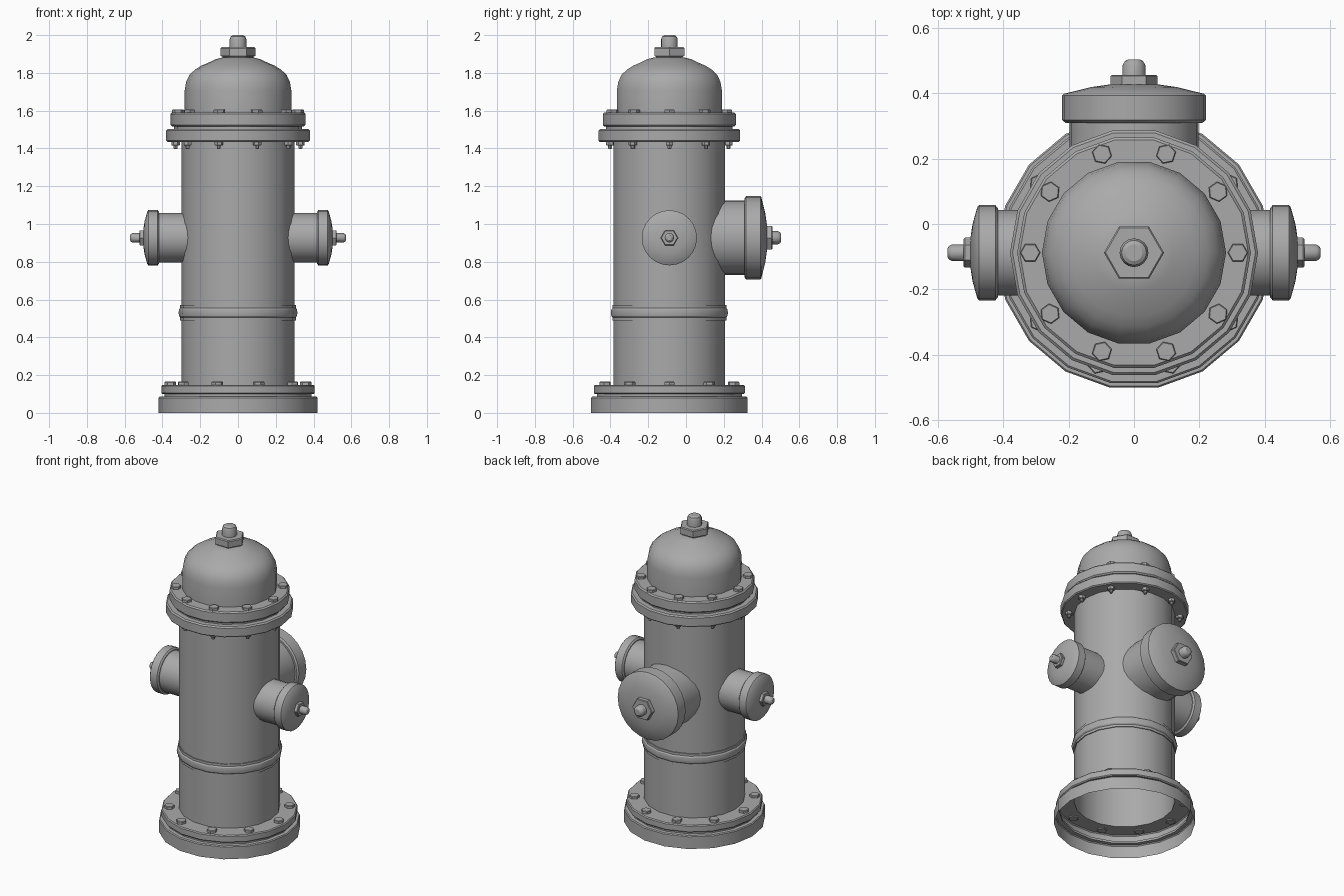
import bpy, bmesh
from math import cos, sin, tau, pi, radians
from mathutils import Matrix, Vector

if "Cube" in bpy.data.objects:
    bpy.data.objects.remove(bpy.data.objects["Cube"])

AXIS_Y = -0.088   # the body axis sits forward of centre
SIDES = 18

iron = bpy.data.materials.new("grey iron")
iron.use_nodes = True
GREY = (0.4, 0.4, 0.4, 1)
iron.diffuse_color = GREY
iron.node_tree.nodes["Principled BSDF"].inputs["Base Color"].default_value = GREY


def lathe(bm, profile, sides=SIDES, frame=Matrix()):
    """Turn a bottom-to-top (radius, height) profile round the frame's z axis."""
    rings = []
    for r, h in profile:
        count = sides if r > 0 else 1
        rings.append([bm.verts.new(frame @ Vector((r * cos(tau * k / sides), r * sin(tau * k / sides), h)))
                      for k in range(count)])
    for low, high in zip(rings, rings[1:]):
        for k in range(sides):
            n = (k + 1) % sides
            if len(low) == 1:
                bm.faces.new((low[0], high[n], high[k]))
            elif len(high) == 1:
                bm.faces.new((low[k], low[n], high[0]))
            else:
                bm.faces.new((low[k], low[n], high[n], high[k]))


def finish(name, bm):
    mesh = bpy.data.meshes.new(name)
    bm.to_mesh(mesh)
    bm.free()
    mesh.materials.append(iron)
    ob = bpy.data.objects.new(name, mesh)
    bpy.context.collection.objects.link(ob)
    bpy.ops.object.select_all(action='DESELECT')
    ob.select_set(True)
    bpy.context.view_layer.objects.active = ob
    bpy.ops.object.shade_smooth_by_angle(angle=radians(30))


def part(name, profile, sides=SIDES, frame=Matrix()):
    bm = bmesh.new()
    lathe(bm, profile, sides, frame)
    finish(name, bm)


def bolt_ring(name, radius, profile, sides=6):
    bm = bmesh.new()
    for k in range(10):
        lathe(bm, profile, sides, CENTRE @ Matrix.Rotation(tau * k / 10, 4, 'Z')
              @ Matrix.Translation((radius, 0, 0)))
    finish(name, bm)


def disc(r, low, high, c=0.006):
    """Closed, lightly chamfered disc profile."""
    return [(0, low), (r - c, low), (r, low + c), (r, high - c), (r - c, high), (0, high)]


CENTRE = Matrix.Translation((0, AXIS_Y, 0))

# Hollow base, foot flange and barrel, open underneath
part("base_and_barrel", [
    (0.42, 0), (0.42, 0.08), (0.415, 0.086), (0.39, 0.086), (0.39, 0.1),
    (0.4, 0.1), (0.406, 0.106), (0.406, 0.142), (0.4, 0.148),
    (0.3, 0.148), (0.3, 1.44)], frame=CENTRE)
part("barrel_band", [
    (0.298, 0.49), (0.306, 0.49), (0.306, 0.506), (0.312, 0.513), (0.315, 0.53),
    (0.312, 0.548), (0.306, 0.555), (0.306, 0.57), (0.298, 0.57)], frame=CENTRE)

# Collar flanges below the bonnet
part("lower_collar", [
    (0.3, 1.435), (0.374, 1.435), (0.38, 1.441), (0.38, 1.495), (0.372, 1.503),
    (0.34, 1.503), (0.34, 1.52)], frame=CENTRE)
part("upper_collar", [
    (0.3, 1.517), (0.35, 1.517), (0.358, 1.525), (0.358, 1.582), (0.35, 1.59),
    (0.27, 1.59)], frame=CENTRE)

# Domed bonnet with its operating nut
part("bonnet", [
    (0.282, 1.585), (0.282, 1.71), (0.275, 1.752), (0.257, 1.79), (0.229, 1.816),
    (0.195, 1.838), (0.157, 1.854), (0.12, 1.872), (0.08, 1.882), (0, 1.884)], frame=CENTRE)
part("bonnet_nut", [
    (0, 1.875), (0.08, 1.875), (0.082, 1.886), (0.092, 1.89), (0.092, 1.93),
    (0.087, 1.936), (0, 1.936)], 6, CENTRE)
part("bonnet_stem", [
    (0.044, 1.93), (0.044, 1.978), (0.038, 1.993), (0.026, 2.0), (0, 2.0)], 16, CENTRE)

# Rings of hexagonal bolts, with nuts and bolt ends under the collar
bolt_ring("foot_bolts", 0.358, disc(0.031, 0.14, 0.165, 0.003))
bolt_ring("collar_bolts", 0.318, disc(0.031, 1.58, 1.606, 0.003))
bolt_ring("collar_nuts", 0.33, disc(0.022, 1.415, 1.44, 0.003))
bolt_ring("collar_bolt_ends", 0.33, disc(0.011, 1.398, 1.42, 0.003), 8)


def nozzle(name, angle, start, lip, rim, tip, neck_r, cap_r, nut_r, stem_r, nut_h):
    """Neck, screw cap, hexagonal nut and stem pointing outward at an angle."""
    out = Vector((cos(angle), sin(angle), 0))
    side = Vector((-sin(angle), cos(angle), 0))
    frame = Matrix((side, (0, 0, 1), out)).transposed().to_4x4()
    frame.translation = (0, AXIS_Y, 0.927)
    crown = rim + nut_h          # height of the cap's shallow crown
    part(name + "_neck", [(neck_r, start), (neck_r, lip + 0.01)], 24, frame)
    part(name + "_cap", [
        (neck_r * 0.9, lip), (cap_r - 0.01, lip), (cap_r, lip + 0.008),
        (cap_r, rim - 0.005), (cap_r - 0.006, rim), (cap_r * 0.6, rim + nut_h * 0.7),
        (nut_r, crown), (0, crown)], 24, frame)
    part(name + "_nut", disc(nut_r, crown - 0.005, crown + nut_h, 0.004), 6, frame)
    part(name + "_stem", [
        (stem_r, crown), (stem_r, tip - stem_r * 0.5), (stem_r * 0.8, tip - stem_r * 0.15),
        (stem_r * 0.55, tip), (0, tip)], 12, frame)


for label, heading in (("left", 0), ("right", pi)):
    nozzle(label + "_nozzle", heading, 0.265, 0.417, 0.48, 0.571,
           0.131, 0.146, 0.046, 0.025, 0.021)
nozzle("rear_nozzle", pi / 2, 0.215, 0.398, 0.487, 0.592,
       0.198, 0.22, 0.072, 0.035, 0.029)
